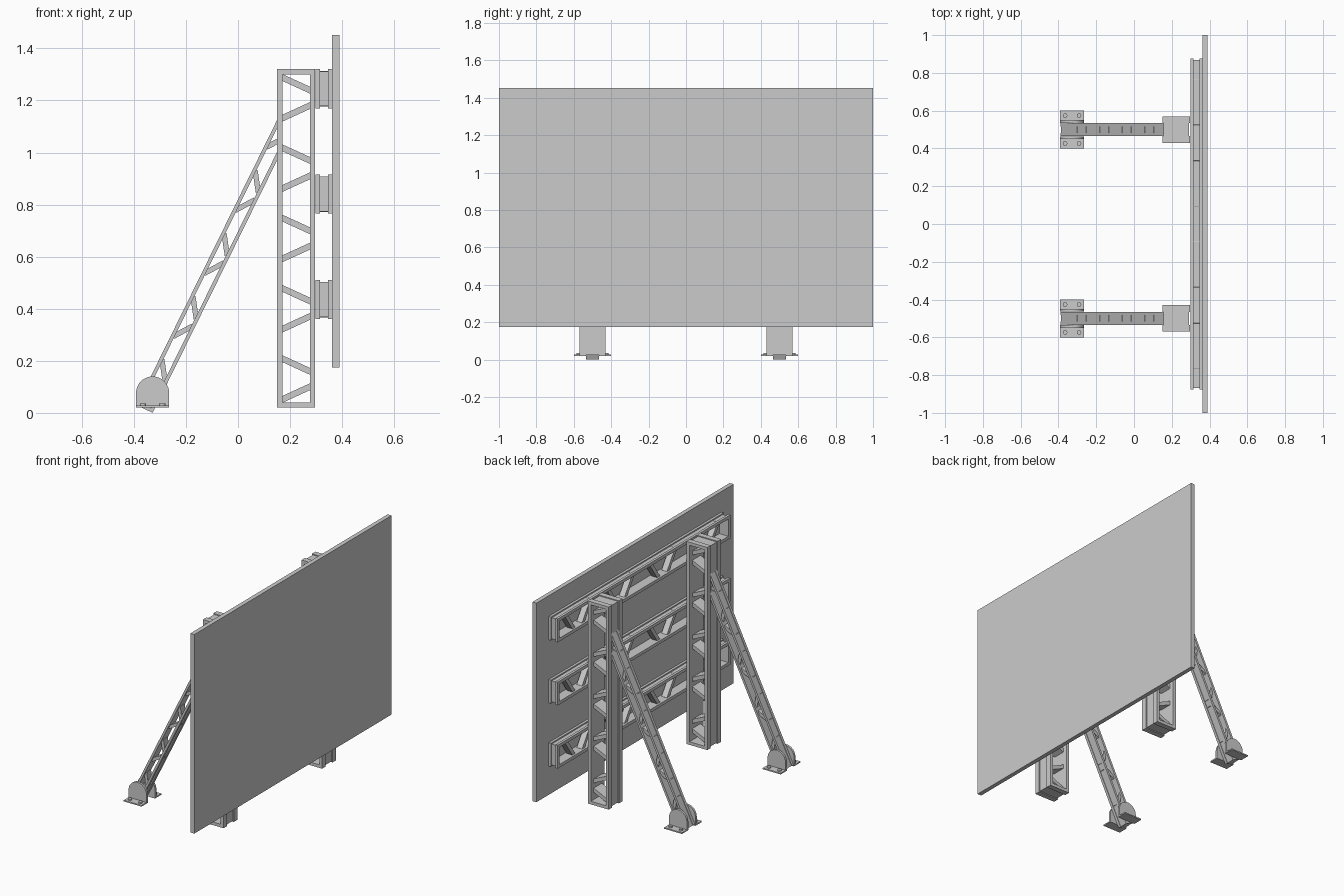
import bpy, bmesh, math
from mathutils import Matrix, Vector

if "Cube" in bpy.data.objects:
    bpy.data.objects.remove(bpy.data.objects["Cube"])


def prism(bm, pts, y0, y1):
    """Extrude an XZ polygon from y0 to y1."""
    a = [bm.verts.new((x, y0, z)) for x, z in pts]
    b = [bm.verts.new((x, y1, z)) for x, z in pts]
    bm.faces.new(a)
    bm.faces.new(b[::-1])
    for i in range(len(pts)):
        j = (i + 1) % len(pts)
        bm.faces.new((a[i], b[i], b[j], a[j]))


def box(bm, x0, x1, y0, y1, z0, z1):
    prism(bm, [(x0, z0), (x1, z0), (x1, z1), (x0, z1)], y0, y1)


def bar(bm, p, q, w, y0, y1):
    p, q = Vector(p), Vector(q)
    d = (q - p).normalized()
    n = Vector((-d.y, d.x)) * w / 2
    prism(bm, [p + n, p - n, q - n, q + n], y0, y1)


def ring(bm, ox, oz, ix, iz, y0, y1):
    """Rectangular ring, half sizes outer (ox, oz) and inner (ix, iz)."""
    s = [(-1, -1), (1, -1), (1, 1), (-1, 1)]
    loops = [[bm.verts.new((sx * hx, y, sz * hz)) for sx, sz in s]
             for hx, hz, y in ((ox, oz, y0), (ox, oz, y1), (ix, iz, y1), (ix, iz, y0))]
    for k in range(4):
        l, m = loops[k], loops[(k + 1) % 4]
        for i in range(4):
            j = (i + 1) % 4
            bm.faces.new((l[i], l[j], m[j], m[i]))


def mesh(bm, name):
    bmesh.ops.recalc_face_normals(bm, faces=bm.faces)
    me = bpy.data.meshes.new(name)
    bm.to_mesh(me)
    bm.free()
    return me


def place(name, me, mat):
    ob = bpy.data.objects.new(name, me)
    ob.matrix_world = mat
    bpy.context.collection.objects.link(ob)


def truss_frame(name, w, l, d, t, recess, n, pitch, spread, tip):
    """Channel-section frame with n pairs of diagonal braces."""
    bm = bmesh.new()
    hx, hz = w / 2, l / 2
    for y0, y1, r in ((-d/2, -d/4, 0), (-d/4, d/4, recess), (d/4, d/2, 0)):
        ring(bm, hx - r, hz - r, hx - t, hz - t, y0, y1)
    e = hx - t * 0.7
    for i in range(n):
        c = (i - (n - 1) / 2) * pitch
        for s in (-1, 1):
            bar(bm, (-e, c + s * spread), (e, c + s * tip), 0.024, -d * 0.3, d * 0.3)
    return mesh(bm, name)


# display panel
bm = bmesh.new()
box(bm, 0.362, 0.39, -1, 1, 0.175, 1.452)
place("panel", mesh(bm, "panel"), Matrix())

# horizontal rails behind the panel
rail = truss_frame("rail", 0.15, 1.75, 0.064, 0.02, 0.008, 4, 0.43, 0.13, 0.045)
turn = Matrix(((0, 1, 0), (0, 0, -1), (-1, 0, 0))).to_4x4()
for i, z in enumerate((0.435, 0.84, 1.245)):
    place(f"rail_{i + 1}", rail, Matrix.Translation((0.33, 0, z)) @ turn)

# upright posts
post = truss_frame("post", 0.146, 1.3, 0.14, 0.02, 0.006, 5, 0.27, 0.081, 0.027)

# sloping strut: channel chords cut vertically at the post, plus braces
bm = bmesh.new()
ang = math.atan(2.03)
u = Vector((math.cos(ang), math.sin(ang)))
n = Vector((u.y, -u.x))
base = Vector((-0.3585, 0.015))
P = lambda s, o: base + u * s + n * o


def cut(o, x=0.157):
    return P((x - P(0, o).x) / u.x, o)


for side in (-1, 1):
    for y0, y1, r in ((-0.035, -0.0175, 0), (-0.0175, 0.0175, 0.003), (0.0175, 0.035, 0)):
        a, b = side * (0.0342 - r), side * 0.02
        prism(bm, [P(0, a), P(0, b), cut(b), cut(a)], y0, y1)
bar(bm, P(0.007, -0.022), P(0.007, 0.022), 0.014, -0.034, 0.034)
for k in range(4):
    s = k * 0.27
    bar(bm, P(s + 0.128, 0.025), P(s + 0.2, -0.025), 0.02, -0.022, 0.022)
    end = (0.368, 0.025) if k < 3 else (0.34, 0.005)
    bar(bm, P(s + 0.298, -0.025), P(s + end[0], end[1]), 0.02, -0.022, 0.022)
strut = mesh(bm, "strut")

# foot bracket: arched cheeks, base flanges and bolts
bm = bmesh.new()
cx, rad = -0.328, 0.0635
arch = [(cx + rad, 0.02)]
arch += [(cx + rad * math.cos(math.pi * i / 20), 0.0765 + rad * math.sin(math.pi * i / 20)) for i in range(21)]
arch += [(cx - rad, 0.02)]
for s in (-1, 1):
    prism(bm, arch, s * 0.036, s * 0.05)
    box(bm, cx - rad, cx + rad, s * 0.05, s * 0.1, 0.02, 0.028)
    for dx in (-0.037, 0.037):
        bmesh.ops.create_cone(bm, cap_ends=True, segments=16, radius1=0.012, radius2=0.012, depth=0.01,
                              matrix=Matrix.Translation((cx + dx, s * 0.074, 0.031)))
foot = mesh(bm, "foot")

for side, y in (("left", -0.5), ("right", 0.5)):
    place(f"post_{side}", post, Matrix.Translation((0.223, y, 0.67)))
    place(f"strut_{side}", strut, Matrix.Translation((0, y, 0)))
    place(f"foot_{side}", foot, Matrix.Translation((0, y, 0)))
